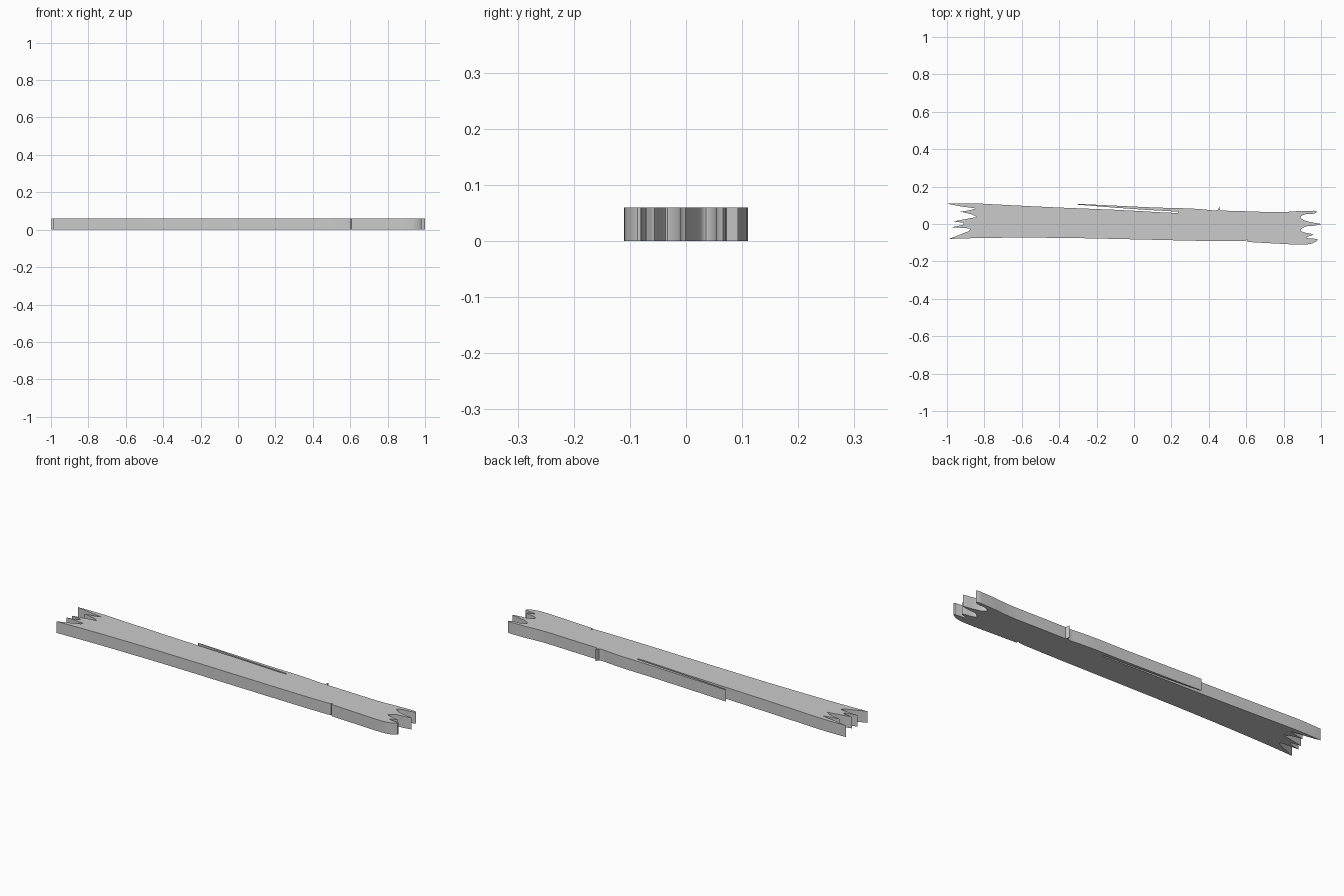
import bpy, bmesh
from mathutils import Vector

if "Cube" in bpy.data.objects:
    bpy.data.objects.remove(bpy.data.objects["Cube"])

THICK = 0.06

def smooth(pts, n=4):
    """Catmull-Rom curve through the points, ends kept."""
    p = [Vector(q) for q in pts]
    p = [p[0]] + p + [p[-1]]
    out = []
    for a, b, c, d in zip(p, p[1:], p[2:], p[3:]):
        for i in range(n):
            t = i / n
            out.append(0.5 * (2*b + (c - a)*t + (2*a - 5*b + 4*c - d)*t*t
                              + (3*b - a - 3*c + d)*t**3))
    return out + [p[-1]]

# Front long edge, with a small nick
front_a = smooth([(-0.99, -0.08), (-0.77, -0.074), (-0.4, -0.074), (0, -0.082), (0.35, -0.09), (0.57, -0.092), (0.598, -0.086)])
nick = [Vector((0.604, -0.082))]
front_b = smooth([(0.607, -0.096), (0.75, -0.104), (0.87, -0.11), (0.94, -0.107), (0.978, -0.09), (0.98, -0.08)])
# Right broken end
right_end = smooth([(0.93, -0.076), (0.922, -0.07), (0.958, -0.056), (0.91, -0.045), (0.89, -0.033),
                    (0.92, -0.013), (0.96, -0.009), (1.0, -0.001), (0.95, 0.009), (0.91, 0.02),
                    (0.89, 0.036), (0.915, 0.052), (0.96, 0.055), (0.98, 0.066)])
# Back long edge, with a sliver and a long peeling splinter
back_a = smooth([(0.965, 0.071), (0.88, 0.069), (0.77, 0.063), (0.6, 0.068), (0.46, 0.072)])
sliver = [Vector((0.456, 0.093)), Vector((0.45, 0.075))]
back_b = smooth([(0.43, 0.072), (0.36, 0.079), (0.27, 0.084), (0.12, 0.088), (-0.1, 0.098), (-0.305, 0.108)])
crack = [Vector(q) for q in ((-0.3, 0.103), (-0.1, 0.087), (0.06, 0.076), (0.235, 0.066),
                             (0.235, 0.059), (0.17, 0.061), (0.05, 0.068))]
back_c = smooth([(-0.1, 0.076), (-0.4, 0.088), (-0.65, 0.1), (-0.85, 0.11), (-0.95, 0.11), (-0.998, 0.108)])
# Left broken end
left_end = [Vector(q) for q in ((-0.93, 0.095), (-0.845, 0.083), (-0.875, 0.074), (-0.93, 0.066), (-0.87, 0.053),
                                (-0.838, 0.037), (-0.88, 0.03), (-0.965, 0.014), (-0.91, 0.006), (-0.915, -0.005),
                                (-0.975, -0.017), (-0.875, -0.024), (-0.88, -0.037))]

outline = (front_a + nick + front_b + right_end + back_a + sliver + back_b
           + crack + back_c + left_end)

# Extrude the outline into the plank
bm = bmesh.new()
face = bm.faces.new([bm.verts.new((p.x, p.y, 0)) for p in outline])
ext = bmesh.ops.extrude_face_region(bm, geom=[face])
bmesh.ops.translate(bm, vec=(0, 0, THICK),
                    verts=[g for g in ext["geom"] if isinstance(g, bmesh.types.BMVert)])
if not any(len(f.verts) > 4 and f.calc_center_median().z < 0.01 for f in bm.faces):
    bm.faces.new([v for v in bm.verts if v.co.z < 0.01])
bmesh.ops.triangulate(bm, faces=[f for f in bm.faces if len(f.verts) > 4])
bmesh.ops.recalc_face_normals(bm, faces=bm.faces)
mesh = bpy.data.meshes.new("broken_plank")
bm.to_mesh(mesh)
bm.free()
plank = bpy.data.objects.new("broken_plank", mesh)
bpy.context.collection.objects.link(plank)
bpy.context.view_layer.objects.active = plank
plank.select_set(True)
bpy.ops.object.shade_smooth_by_angle(angle=0.6)
